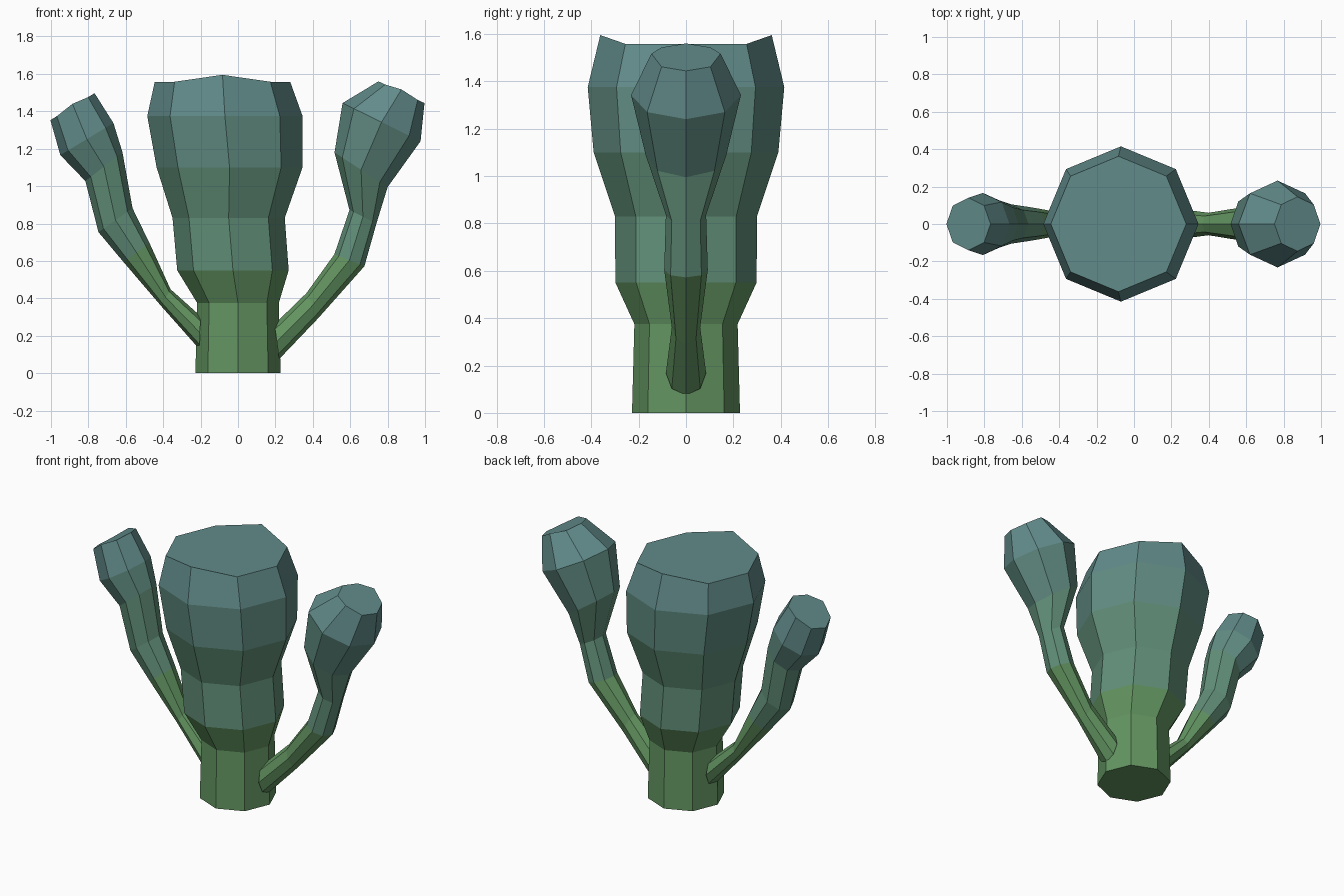
import bpy, bmesh, math
from mathutils import Vector

if "Cube" in bpy.data.objects:
    bpy.data.objects.remove(bpy.data.objects["Cube"])

SIDES = 8


def material(name, rgb):
    m = bpy.data.materials.new(name)
    m.diffuse_color = (*rgb, 1)
    m.use_nodes = True
    m.node_tree.nodes["Principled BSDF"].inputs["Base Color"].default_value = m.diffuse_color
    return m


# Colour bands from the base upward
BANDS = [material("green", (0.125, 0.30, 0.12)),
         material("sea_green", (0.12, 0.275, 0.19)),
         material("teal_green", (0.12, 0.265, 0.225)),
         material("teal", (0.12, 0.26, 0.255))]


def stem(name, rings, bands, tip_lift):
    """Loft octagons. Each ring: left (x, z), right (x, z), half depth in y."""
    bm = bmesh.new()
    loops = []
    for i, (xl, zl, xr, zr, depth) in enumerate(rings):
        mid = Vector(((xl + xr) / 2, 0, (zl + zr) / 2))
        half = Vector(((xr - xl) / 2, 0, (zr - zl) / 2))
        loop = []
        for k in range(SIDES):
            a = math.tau * k / SIDES
            p = mid + half * math.cos(a) + Vector((0, depth * math.sin(a), 0))
            if i == len(rings) - 1 and k % 4 == 2:
                p.z += tip_lift     # raised front and back corners of the tip
            loop.append(bm.verts.new(p))
        loops.append(loop)
    for i, (a, b) in enumerate(zip(loops, loops[1:])):
        for k in range(SIDES):
            j = (k + 1) % SIDES
            bm.faces.new((a[k], a[j], b[j], b[k])).material_index = bands[i]
    bm.faces.new(loops[0][::-1]).material_index = bands[0]
    bm.faces.new(loops[-1]).material_index = bands[-1]
    bmesh.ops.recalc_face_normals(bm, faces=bm.faces)
    mesh = bpy.data.meshes.new(name)
    bm.to_mesh(mesh)
    bm.free()
    for m in BANDS:
        mesh.materials.append(m)
    obj = bpy.data.objects.new(name, mesh)
    bpy.context.collection.objects.link(obj)
    return obj


# Thick central trunk: centre x, z, radius
trunk = [(0, 0, .228), (0, .375, .218), (-.027, .55, .298), (-.05, .83, .30),
         (-.045, 1.10, .39), (-.07, 1.375, .415), (-.083, 1.558, .362)]
stem("trunk", [(c - r, z, c + r, z, r) for c, z, r in trunk],
     [0, 0, 1, 1, 2, 3], 0.037)

# Right arm with a bulbous head
stem("right_arm", [
    (.195, .262, .22, .075, .085), (.366, .428, .43, .295, .06),
    (.515, .635, .676, .572, .092), (.596, .872, .74, .80, .085),
    (.516, 1.18, .80, .995, .17), (.559, 1.444, .976, 1.24, .232),
    (.751, 1.56, .997, 1.444, .146)],
    [0, 0, 1, 1, 2, 3], 0.015)

# Left arm, slimmer and leaning outward
stem("left_arm", [
    (-.206, .128, -.20, .305, .085), (-.41, .358, -.361, .449, .06),
    (-.612, .594, -.473, .695, .088), (-.746, .754, -.564, .882, .105),
    (-.816, 1.027, -.618, 1.182, .125), (-.95, 1.166, -.666, 1.337, .166),
    (-1.003, 1.353, -.767, 1.497, .14)],
    [0, 0, 1, 1, 2, 3], 0.015)
